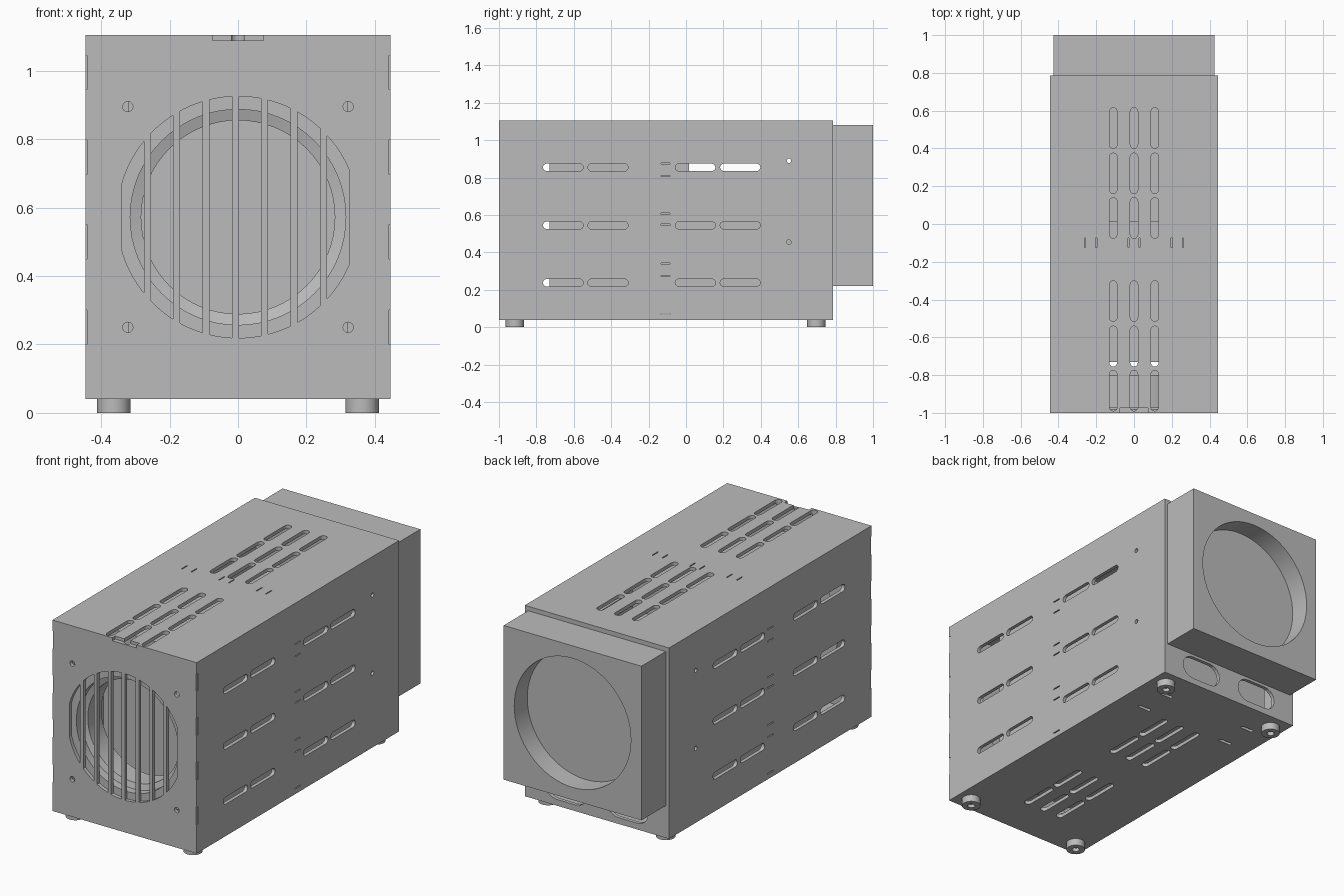
import bpy, bmesh, math
from mathutils import Vector

cube = bpy.data.objects.get("Cube")
if cube:
    bpy.data.objects.remove(cube, do_unlink=True)

grey = bpy.data.materials.new("plain_grey")
grey.use_nodes = True
COLOUR = (0.5, 0.5, 0.5, 1)
grey.diffuse_color = COLOUR
grey.node_tree.nodes["Principled BSDF"].inputs["Base Color"].default_value = COLOUR


def make_object(name, bm):
    mesh = bpy.data.meshes.new(name)
    bm.to_mesh(mesh)
    bm.free()
    obj = bpy.data.objects.new(name, mesh)
    bpy.context.collection.objects.link(obj)
    mesh.materials.append(grey)
    return obj


def prism(bm, outline, axis, lo, hi):
    """Extrude a 2D outline along an axis (0 = x, 1 = y, 2 = z)."""
    def place(p, h):
        c = list(p)
        c.insert(axis, h)
        return bm.verts.new(c)
    a = [place(p, lo) for p in outline]
    b = [place(p, hi) for p in outline]
    n = len(a)
    faces = [bm.faces.new(a), bm.faces.new(b)]
    faces += [bm.faces.new((a[i], a[(i + 1) % n], b[(i + 1) % n], b[i])) for i in range(n)]
    bmesh.ops.recalc_face_normals(bm, faces=faces)
    return faces


def rect(u0, u1, v0, v1):
    return [(u0, v0), (u1, v0), (u1, v1), (u0, v1)]


def circle(u, v, r, n=24):
    return [(u + r * math.cos(t * math.tau / n), v + r * math.sin(t * math.tau / n)) for t in range(n)]


def stadium(u, v, length, width, along_v=False, n=8):
    r, h = width / 2, (length - width) / 2
    pts = []
    for side, start in ((1, -math.pi / 2), (-1, math.pi / 2)):
        for i in range(n + 1):
            t = start + math.pi * i / n
            pts.append((side * h + r * math.cos(t), r * math.sin(t)))
    return [(u - q, v + p) if along_v else (u + p, v + q) for p, q in pts]


def grille_gap(x0, x1, z, r, n=10):
    """Vertical strip of a disc."""
    xs = [x0 + (x1 - x0) * i / n for i in range(n + 1)]
    top = [(x, z + math.sqrt(max(r * r - x * x, 1e-5))) for x in xs]
    return top + [(x, 2 * z - h) for x, h in reversed(top)]


def cut(obj, cutter_bm):
    cutter = make_object("cutter", cutter_bm)
    cutter.hide_render = True
    mod = obj.modifiers.new("cut", 'BOOLEAN')
    mod.object, mod.solver, mod.use_self = cutter, 'EXACT', True
    graph = bpy.context.evaluated_depsgraph_get()
    graph.update()
    result = bpy.data.meshes.new_from_object(obj.evaluated_get(graph))
    obj.modifiers.clear()
    obj.data = result
    bpy.data.objects.remove(cutter, do_unlink=True)


def smooth(obj):
    for o in bpy.context.selected_objects:
        o.select_set(False)
    obj.select_set(True)
    bpy.context.view_layer.objects.active = obj
    bpy.ops.object.shade_smooth_by_angle(angle=math.radians(30))


def block(name, x, y0, y1, z0, z1):
    bm = bmesh.new()
    prism(bm, rect(-x, x, z0, z1), 1, y0, y1)
    return make_object(name, bm)


# Hollow case
W, FRONT, BACK, LOW, TOP, T = 0.445, -1.0, 0.785, 0.04, 1.105, 0.02
FAN_Z = 0.572
bm = bmesh.new()
prism(bm, rect(-W, W, LOW, TOP), 1, FRONT, BACK)
inner = prism(bm, rect(-W + T, W - T, LOW + T, TOP - T), 1, FRONT + T, BACK - T)
bmesh.ops.reverse_faces(bm, faces=inner)
case = make_object("case", bm)

bm = bmesh.new()
SLOT, SLOT_W = 0.215, 0.04
side_y = (-0.657, -0.417, 0.05, 0.29)
# Side ventilation slots and screw holes, through both walls
for z in (0.855, 0.545, 0.238):
    for y in side_y:
        prism(bm, stadium(y, z, SLOT, SLOT_W), 0, -1, 1)
for z in (0.89, 0.455):
    prism(bm, circle(0.55, z, 0.012, 12), 0, -1, 1)
# Thin joint slits around the middle
for z in (0.875, 0.808, 0.607, 0.548, 0.34, 0.273, 0.07):
    prism(bm, rect(-0.135, -0.085, z - 0.003, z + 0.003), 0, -1, 1)
for x in (-0.26, -0.2, -0.03, 0.03, 0.2, 0.26):
    prism(bm, rect(x - 0.003, x + 0.003, -0.125, -0.075), 2, TOP - 0.03, TOP + 0.1)
# Top and bottom ventilation slots
for x in (-0.11, 0, 0.11):
    for y in (0.508, 0.268, 0.032, -0.408, -0.648, -0.882):
        prism(bm, stadium(x, y, SLOT, SLOT_W, True), 2, TOP - 0.03, TOP + 0.1)
    for y in side_y:
        prism(bm, stadium(x, y, SLOT, SLOT_W, True), 2, 0, LOW + 0.03)
for x in (-0.28, 0.28):
    for y in (0.42, 0.6):
        prism(bm, stadium(x, y, 0.08, 0.02), 2, 0, LOW + 0.03)
# Front grille gaps and screw holes
for i in range(8):
    x0 = -0.3405 + i * 0.0857
    prism(bm, grille_gap(max(x0, -0.352), x0 + 0.0655, FAN_Z, 0.353), 1, -1.1, FRONT + 0.03)
for x in (-0.322, 0.322):
    for z in (0.25, 0.895):
        prism(bm, circle(x, z, 0.015, 16), 1, -1.1, FRONT + 0.03)
# Front top notch and edge joints
prism(bm, rect(-0.075, 0.075, TOP - 0.017, TOP + 0.1), 1, -1.1, FRONT + 0.025)
for s in (-1, 1):
    for z in (0.2, 0.45, 0.697, 0.945):
        lo, hi = sorted((s * (W - 0.003), s * (W + 0.1)))
        prism(bm, rect(lo, hi, z, z + 0.1), 1, -1.1, FRONT + 0.012)
# Rear cable openings
for x in (-0.19, 0.19):
    prism(bm, stadium(x, 0.14, 0.25, 0.13), 1, BACK - 0.03, BACK + 0.1)
cut(case, bm)

# Rear duct with a round recess
duct = block("rear_duct", 0.425, BACK, 1.0, 0.22, 1.08)
bm = bmesh.new()
prism(bm, circle(0, 0.65, 0.36, 64), 1, 0.885, 1.1)
cut(duct, bm)
smooth(duct)

# Fan ring behind the grille, spun from a profile
bm = bmesh.new()
profile = [(0.38, -0.975), (0.315, -0.975), (0.315, -0.93), (0.283, -0.92), (0.283, -0.8), (0.38, -0.8)]
verts = [bm.verts.new((r, y, FAN_Z)) for r, y in profile]
edges = [bm.edges.new((verts[i], verts[(i + 1) % len(verts)])) for i in range(len(verts))]
bmesh.ops.spin(bm, geom=verts + edges, cent=Vector((0, 0, FAN_Z)), axis=(0, 1, 0),
               angle=math.tau, steps=64, use_merge=True)
bmesh.ops.remove_doubles(bm, verts=bm.verts, dist=0.0001)
bmesh.ops.recalc_face_normals(bm, faces=bm.faces)
smooth(make_object("fan_ring", bm))

# Inner housings seen through the slots
block("inner_housing", 0.32, -0.73, 0.015, 0.1, 1.0)
block("inner_rear_housing", 0.32, 0.015, 0.7, 0.1, 0.82)

# Feet with a screw recess underneath
for name, x, y in (("front_left_foot", 0.363, -0.915), ("front_right_foot", -0.363, -0.915),
                   ("back_left_foot", 0.363, 0.697), ("back_right_foot", -0.363, 0.697)):
    bm = bmesh.new()
    prism(bm, circle(x, y, 0.049, 32), 2, 0, LOW)
    foot = make_object(name, bm)
    bm = bmesh.new()
    prism(bm, circle(x, y, 0.02, 16), 2, -0.1, 0.02)
    cut(foot, bm)
    smooth(foot)
